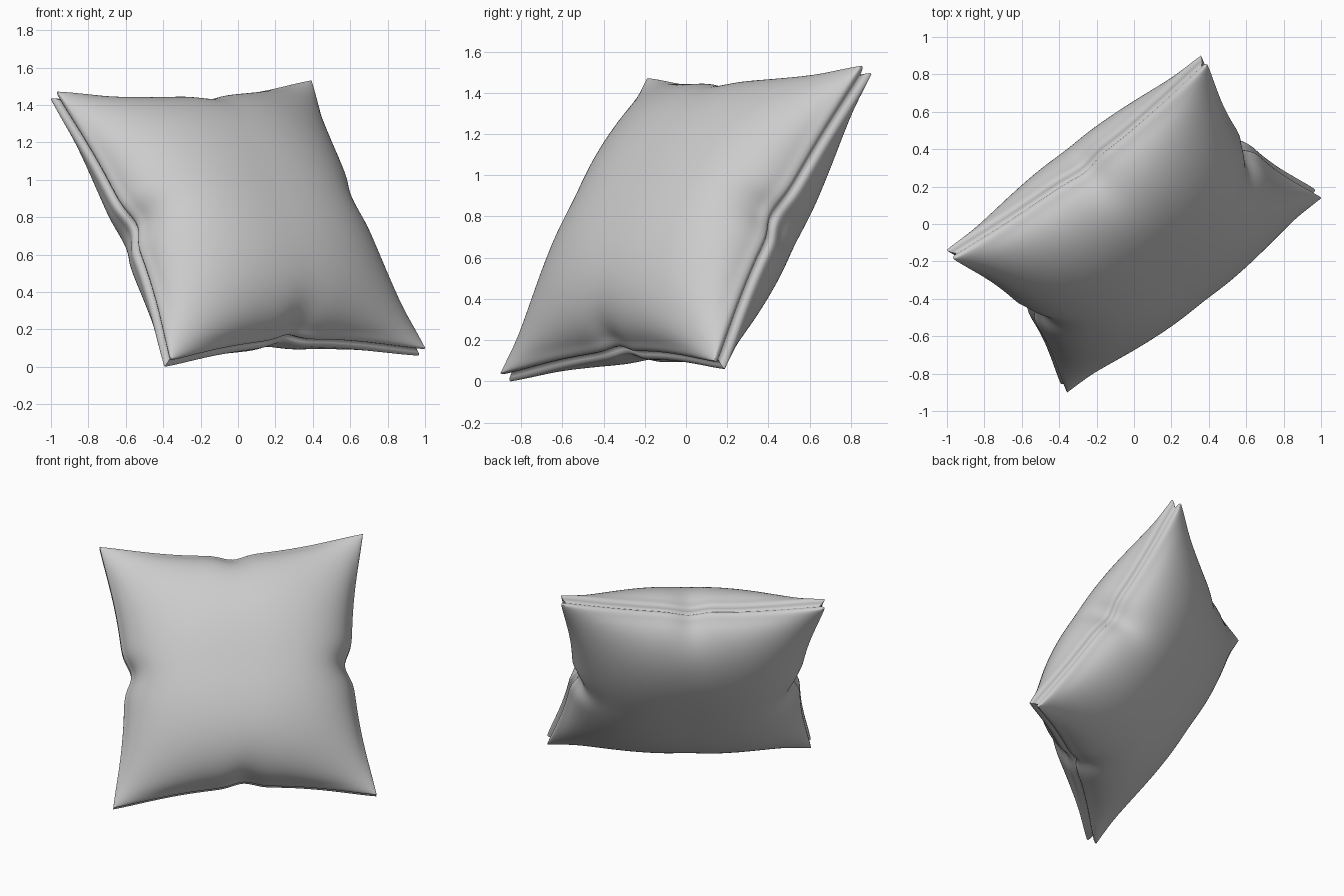
import bpy, bmesh, math
from mathutils import Vector, Matrix

if "Cube" in bpy.data.objects:
    bpy.data.objects.remove(bpy.data.objects["Cube"])

N = 112                        # grid cells across each cushion panel
HALF = 0.855                   # half side length, corner to corner
BULGE = {1: 0.365, -1: 0.33}   # fullness of the front and back panels
RIM = 0.037                    # half thickness of the double seam

# Cushion axes: along the lower edge, up the slope, and out of the front panel
U = Vector((0.794, 0.607, 0.035)).normalized()
V = Vector((-0.35, 0.42, 0.836))
V = (V - U * V.dot(U)).normalized()
W = U.cross(V)


def bell(x, width):
    return math.exp(-(x / width) ** 2)


def inset(along, across, sag, pinch):
    """How far an edge is pulled in: broad sag plus a tight mid-edge pinch."""
    width = 0.11 + 0.25 * (1 - abs(across))
    return sag * (1 - along ** 2) + pinch * bell(along, width) * abs(across) ** 5


def panel_point(i, j, side):
    s = math.sin(math.pi * (i / N - 0.5))
    t = math.sin(math.pi * (j / N - 0.5))
    fill = math.sqrt(max(0, 1 - abs(s) ** 2.6) * max(0, 1 - abs(t) ** 2.6))
    # flatter towards the corners
    h = BULGE[side] * fill * (1 - 0.55 * s * s * t * t)
    # raised lip of the seam
    lip = 0.014 * bell(h, 0.035)
    u = s * (HALF - inset(t, s, 0.125, 0.05) + lip * (1 - t ** 8) * abs(s) ** 8)
    v = t * (HALF - inset(s, t, 0.11, 0.03) + lip * (1 - s ** 8) * abs(t) ** 8)
    # seam wanders slightly around each pinch
    wander = 0.1 * (t * bell(t, 0.15) * s ** 6 - s * bell(s, 0.15) * t ** 6)
    return Vector((u, v, side * (RIM + h) + wander))


bm = bmesh.new()

# Front and back panels
panels = {}
for side in (1, -1):
    grid = [[bm.verts.new(panel_point(i, j, side)) for j in range(N + 1)]
            for i in range(N + 1)]
    panels[side] = grid
    for i in range(N):
        for j in range(N):
            bm.faces.new((grid[i][j], grid[i + 1][j], grid[i + 1][j + 1], grid[i][j + 1]))

# Grooved seam joining the panels
border = ([(i, 0) for i in range(N)] + [(N, j) for j in range(N)] +
          [(i, N) for i in range(N, 0, -1)] + [(0, j) for j in range(N, 0, -1)])


def seam_loop(level, depth):
    loop = []
    for i, j in border:
        a, b = panels[1][i][j].co, panels[-1][i][j].co
        p = (a + b) / 2 + (a - b) / 2 * level
        # pull inward, keeping the corners in step with the edges
        p.x *= 1 - depth / HALF
        p.y *= 1 - depth / HALF
        loop.append(bm.verts.new(p))
    return loop


loops = [[panels[1][i][j] for i, j in border]]
for level, depth in ((0.75, 0.0), (0.4, 0.01), (0.0, 0.03),
                     (-0.4, 0.01), (-0.75, 0.0)):
    loops.append(seam_loop(level, depth))
loops.append([panels[-1][i][j] for i, j in border])
for a, b in zip(loops, loops[1:]):
    for k in range(len(a)):
        m = (k + 1) % len(a)
        bm.faces.new((a[k], a[m], b[m], b[k]))

# Tilt into place, centre, and rest on the ground
bm.transform(Matrix((U, V, W)).transposed().to_4x4())
lo = [min(v.co[k] for v in bm.verts) for k in range(3)]
hi = [max(v.co[k] for v in bm.verts) for k in range(3)]
bmesh.ops.translate(bm, verts=bm.verts,
                    vec=(-(lo[0] + hi[0]) / 2, -(lo[1] + hi[1]) / 2, -lo[2]))
bmesh.ops.recalc_face_normals(bm, faces=bm.faces)

mesh = bpy.data.meshes.new("cushion")
bm.to_mesh(mesh)
bm.free()
cushion = bpy.data.objects.new("cushion", mesh)
bpy.context.collection.objects.link(cushion)
for poly in mesh.polygons:
    poly.use_smooth = True
